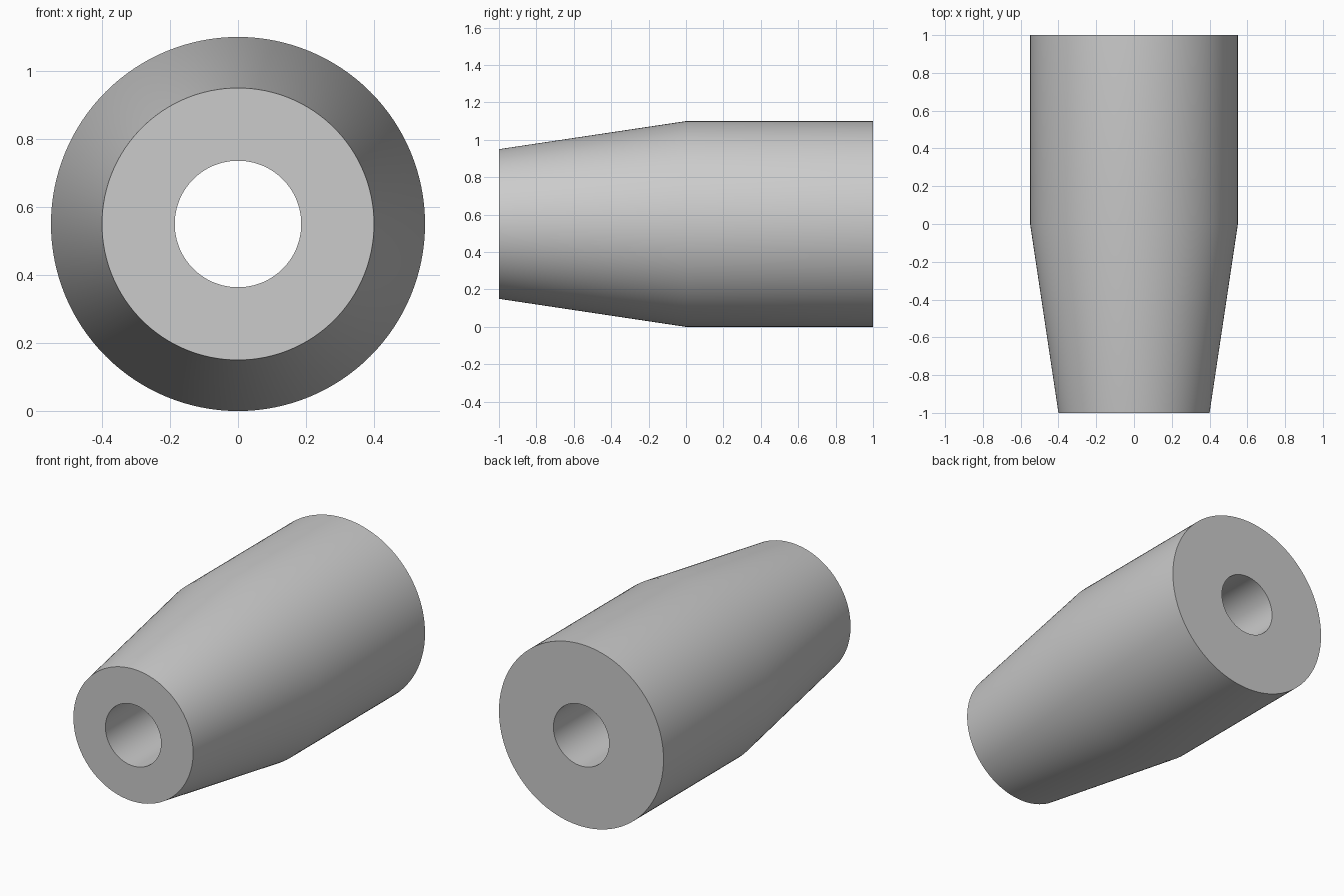
import bpy
import math

cube = bpy.data.objects.get("Cube")
if cube:
    bpy.data.objects.remove(cube, do_unlink=True)

SEGMENTS = 128
AXIS_HEIGHT = 0.55
BORE = 0.186

# Closed wall profile as (radius, y): bore, tapered nose, straight body
PROFILE = [(BORE, -1), (0.4, -1), (0.55, 0), (0.55, 1), (BORE, 1)]


def material(name, colour):
    mat = bpy.data.materials.new(name)
    mat.use_nodes = True
    mat.diffuse_color = colour
    mat.node_tree.nodes["Principled BSDF"].inputs["Base Color"].default_value = colour
    return mat


def lathe_y(name, profile, mat):
    """Revolve a closed profile around the y axis."""
    count = len(profile)
    verts, faces = [], []
    for s in range(SEGMENTS):
        a = math.tau * s / SEGMENTS
        verts += [(r * math.sin(a), y, AXIS_HEIGHT + r * math.cos(a)) for r, y in profile]
        here, there = s * count, (s + 1) % SEGMENTS * count
        for i in range(count):
            j = (i + 1) % count
            faces.append((here + i, here + j, there + j, there + i))
    mesh = bpy.data.meshes.new(name)
    mesh.from_pydata(verts, [], faces)
    mesh.materials.append(mat)
    mesh.update()
    obj = bpy.data.objects.new(name, mesh)
    bpy.context.collection.objects.link(obj)
    return obj


# Tapered sleeve with a through bore
sleeve = lathe_y("tapered_sleeve", PROFILE, material("grey", (0.6, 0.6, 0.6, 1)))
bpy.ops.object.select_all(action="DESELECT")
sleeve.select_set(True)
bpy.context.view_layer.objects.active = sleeve
bpy.ops.object.mode_set(mode="EDIT")
bpy.ops.mesh.select_all(action="SELECT")
bpy.ops.mesh.normals_make_consistent(inside=False)
bpy.ops.object.mode_set(mode="OBJECT")
bpy.ops.object.shade_smooth_by_angle(angle=math.radians(30))
